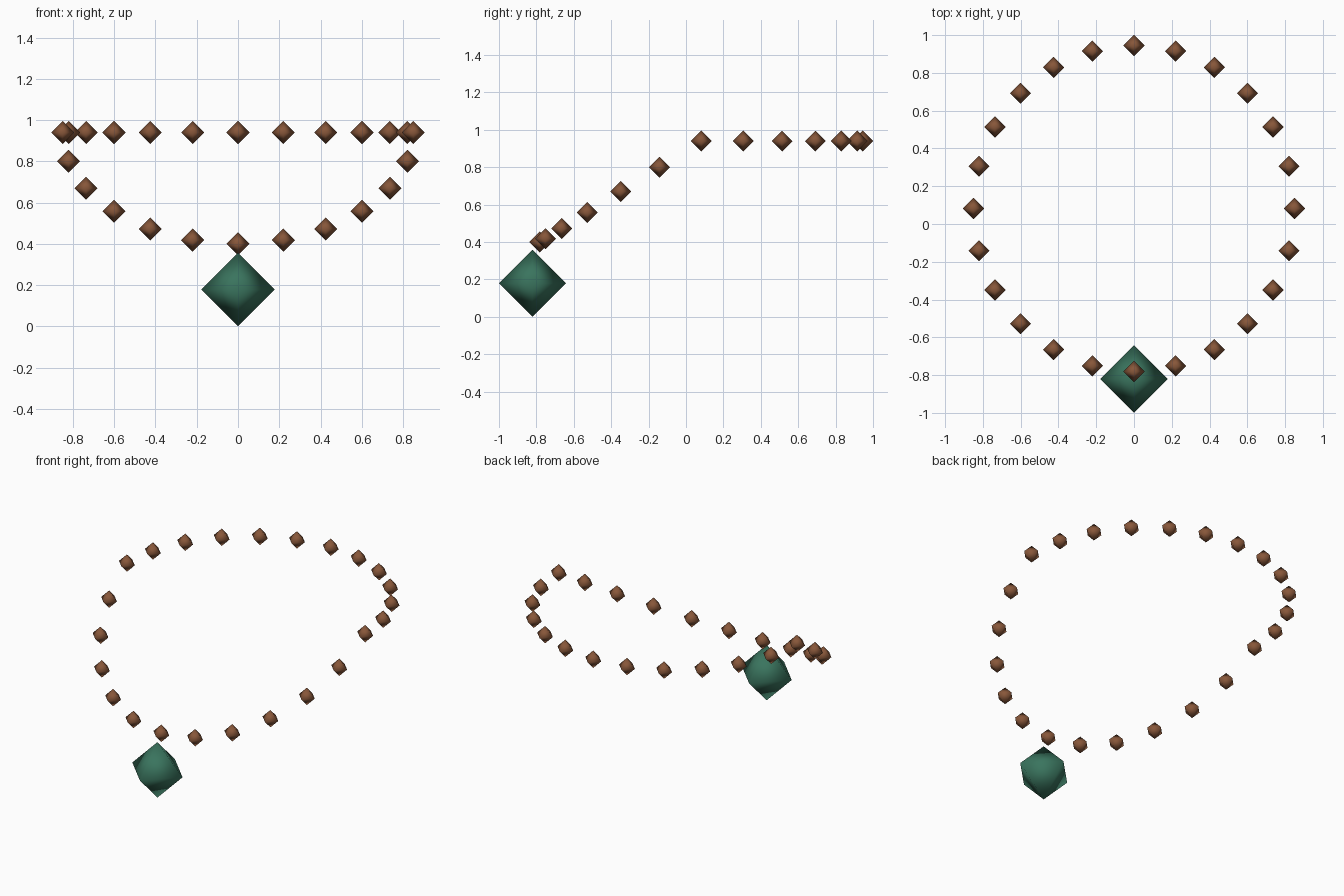
import bpy, bmesh, math
from mathutils import Vector

if "Cube" in bpy.data.objects:
    bpy.data.objects.remove(bpy.data.objects["Cube"])


def material(name, rgb):
    m = bpy.data.materials.new(name)
    m.diffuse_color = (*rgb, 1)
    m.use_nodes = True
    m.node_tree.nodes["Principled BSDF"].inputs["Base Color"].default_value = m.diffuse_color
    return m


def octahedron_mesh(name, radius, mat):
    """Smooth-shaded eight-sided gem with its points on the axes."""
    bm = bmesh.new()
    for axis in range(3):
        for side in (-1, 1):
            p = Vector((0, 0, 0))
            p[axis] = side * radius
            bm.verts.new(p)
    bmesh.ops.convex_hull(bm, input=bm.verts[:])
    bmesh.ops.recalc_face_normals(bm, faces=bm.faces[:])
    for f in bm.faces:
        f.smooth = True
    mesh = bpy.data.meshes.new(name)
    bm.to_mesh(mesh)
    bm.free()
    mesh.materials.append(mat)
    return mesh


def place(name, mesh, location):
    ob = bpy.data.objects.new(name, mesh)
    ob.location = location
    bpy.context.collection.objects.link(ob)


wood = material("brown_wood", (0.245, 0.095, 0.042))
jade = material("green_stone", (0.042, 0.175, 0.112))

# Ring of beads: level at the back, sloping down towards the front
bead = octahedron_mesh("bead", 0.056, wood)
COUNT = 24
for i in range(COUNT):
    a = 2 * math.pi * i / COUNT
    x, s = 0.85 * math.cos(a), math.sin(a)
    place(f"bead_{i + 1:02d}", bead, (x, 0.082 + 0.863 * s, 0.94 + 0.54 * min(s, 0)))

# Pendant hanging under the front bead
pendant = octahedron_mesh("pendant", 0.179, jade)
place("pendant", pendant, (0, -0.821, 0.179))
